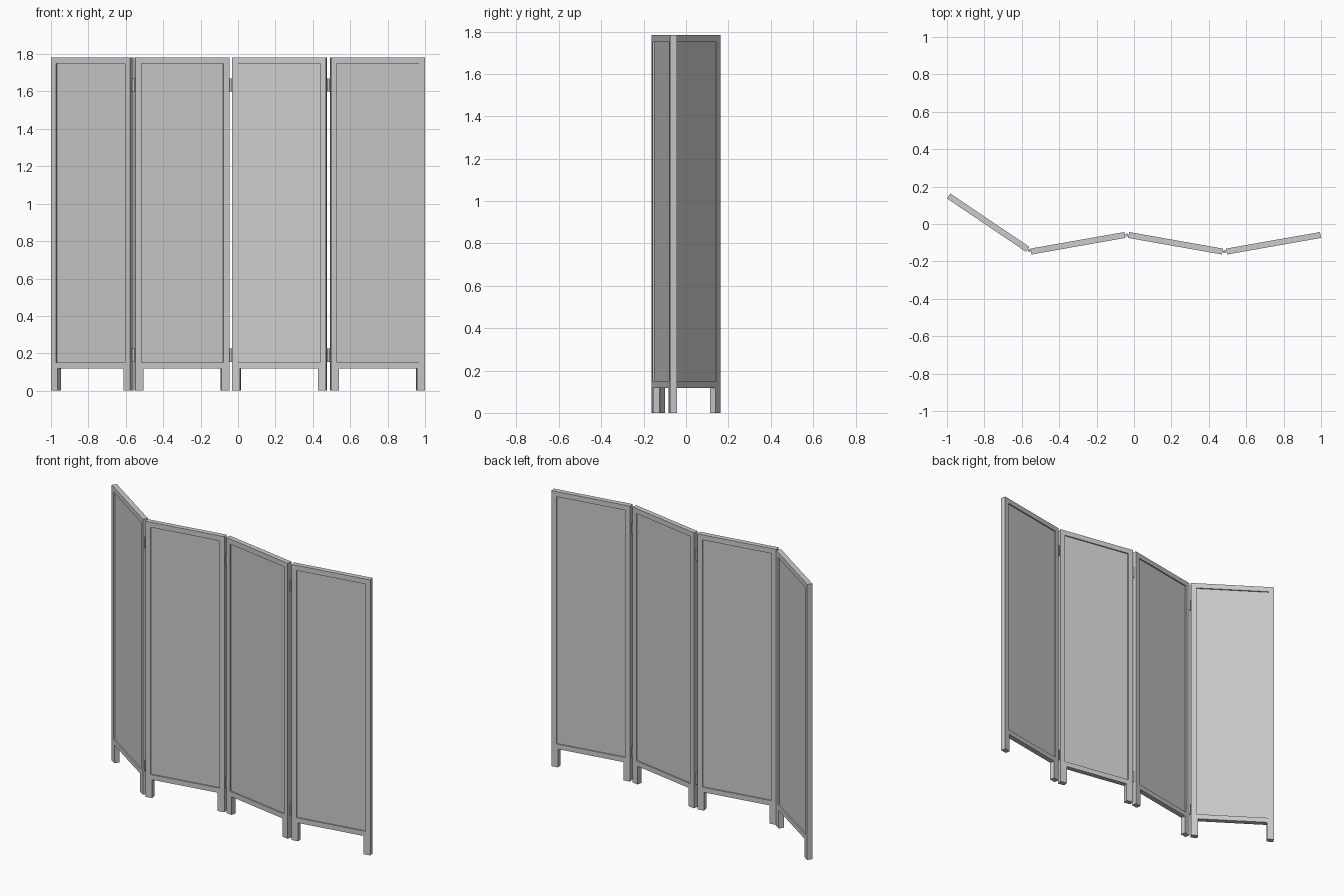
import bpy
import bmesh
from math import radians
from mathutils import Matrix, Vector

cube = bpy.data.objects.get("Cube")
if cube:
    bpy.data.objects.remove(cube, do_unlink=True)

WIDTH, HEIGHT, THICK = 0.51, 1.783, 0.032
STILE, LEG_W, LEG_H = 0.032, 0.043, 0.118
OPEN_LOW, OPEN_HIGH = 0.15, 1.75
HALF = WIDTH / 2

grey = bpy.data.materials.new("plain grey")
grey.use_nodes = True
colour = (0.6, 0.6, 0.6, 1)
grey.diffuse_color = colour
grey.node_tree.nodes["Principled BSDF"].inputs["Base Color"].default_value = colour


def add_object(name, mesh, matrix):
    obj = bpy.data.objects.new(name, mesh)
    bpy.context.collection.objects.link(obj)
    obj.matrix_world = matrix
    return obj


def frame_mesh():
    """Frame outline with two legs and a rectangular opening, extruded."""
    inner = HALF - LEG_W
    right = [(inner, LEG_H), (inner, 0), (HALF, 0), (HALF, HEIGHT)]
    outline = right + [(-x, z) for x, z in reversed(right)]
    side = HALF - STILE
    opening = [(-side, OPEN_LOW), (side, OPEN_LOW), (side, OPEN_HIGH), (-side, OPEN_HIGH)]
    curve = bpy.data.curves.new("frame outline", "CURVE")
    curve.dimensions = "2D"
    curve.fill_mode = "BOTH"
    curve.extrude = THICK / 2
    for points in (outline, opening):
        spline = curve.splines.new("POLY")
        spline.points.add(len(points) - 1)
        for point, (x, z) in zip(spline.points, points):
            point.co = (x, z, 0, 1)
        spline.use_cyclic_u = True
    temp = add_object("frame outline", curve, Matrix())
    bpy.context.view_layer.update()
    mesh = bpy.data.meshes.new_from_object(temp.evaluated_get(bpy.context.evaluated_depsgraph_get()))
    bpy.data.objects.remove(temp, do_unlink=True)
    mesh.transform(Matrix.Rotation(radians(90), 4, "X"))
    bm = bmesh.new()
    bm.from_mesh(mesh)
    bmesh.ops.remove_doubles(bm, verts=bm.verts, dist=0.0001)
    bmesh.ops.recalc_face_normals(bm, faces=bm.faces)
    bm.to_mesh(mesh)
    bm.free()
    for face in mesh.polygons:
        face.use_smooth = False
    mesh.materials.clear()
    mesh.materials.append(grey)
    return mesh


def infill_mesh():
    """Thin sheet recessed on both sides of the frame."""
    bm = bmesh.new()
    size = (WIDTH - 2 * STILE, THICK / 2, OPEN_HIGH - OPEN_LOW)
    centre = Vector((0, 0, (OPEN_LOW + OPEN_HIGH) / 2))
    bmesh.ops.create_cube(bm, size=1, matrix=Matrix.Translation(centre) @ Matrix.Diagonal((*size, 1)))
    mesh = bpy.data.meshes.new("infill")
    bm.to_mesh(mesh)
    bm.free()
    mesh.materials.append(grey)
    return mesh


def hinge_mesh():
    bm = bmesh.new()
    bmesh.ops.create_cone(bm, cap_ends=True, segments=12, radius1=0.008, radius2=0.008, depth=0.07)
    mesh = bpy.data.meshes.new("hinge")
    bm.to_mesh(mesh)
    bm.free()
    mesh.materials.append(grey)
    return mesh


# Four folding leaves, from the model's right to its left
leaves = [(-0.7795, 0.007, -34), (-0.300, -0.103, 10), (0.222, -0.103, -10), (0.746, -0.103, 10)]
frame, infill, hinge = frame_mesh(), infill_mesh(), hinge_mesh()
placements = []
for i, (x, y, angle) in enumerate(leaves, 1):
    matrix = Matrix.Translation((x, y, 0)) @ Matrix.Rotation(radians(angle), 4, "Z")
    add_object(f"leaf_frame_{i}", frame, matrix)
    add_object(f"leaf_infill_{i}", infill, matrix)
    placements.append(matrix)

# Hinge barrels in the gaps between neighbouring leaves
for i, (a, b) in enumerate(zip(placements, placements[1:]), 1):
    middle = (a @ Vector((HALF, 0, 0)) + b @ Vector((-HALF, 0, 0))) / 2
    for place, z in (("lower", 0.19), ("upper", 1.635)):
        add_object(f"{place}_hinge_{i}", hinge, Matrix.Translation(middle + Vector((0, 0, z))))
